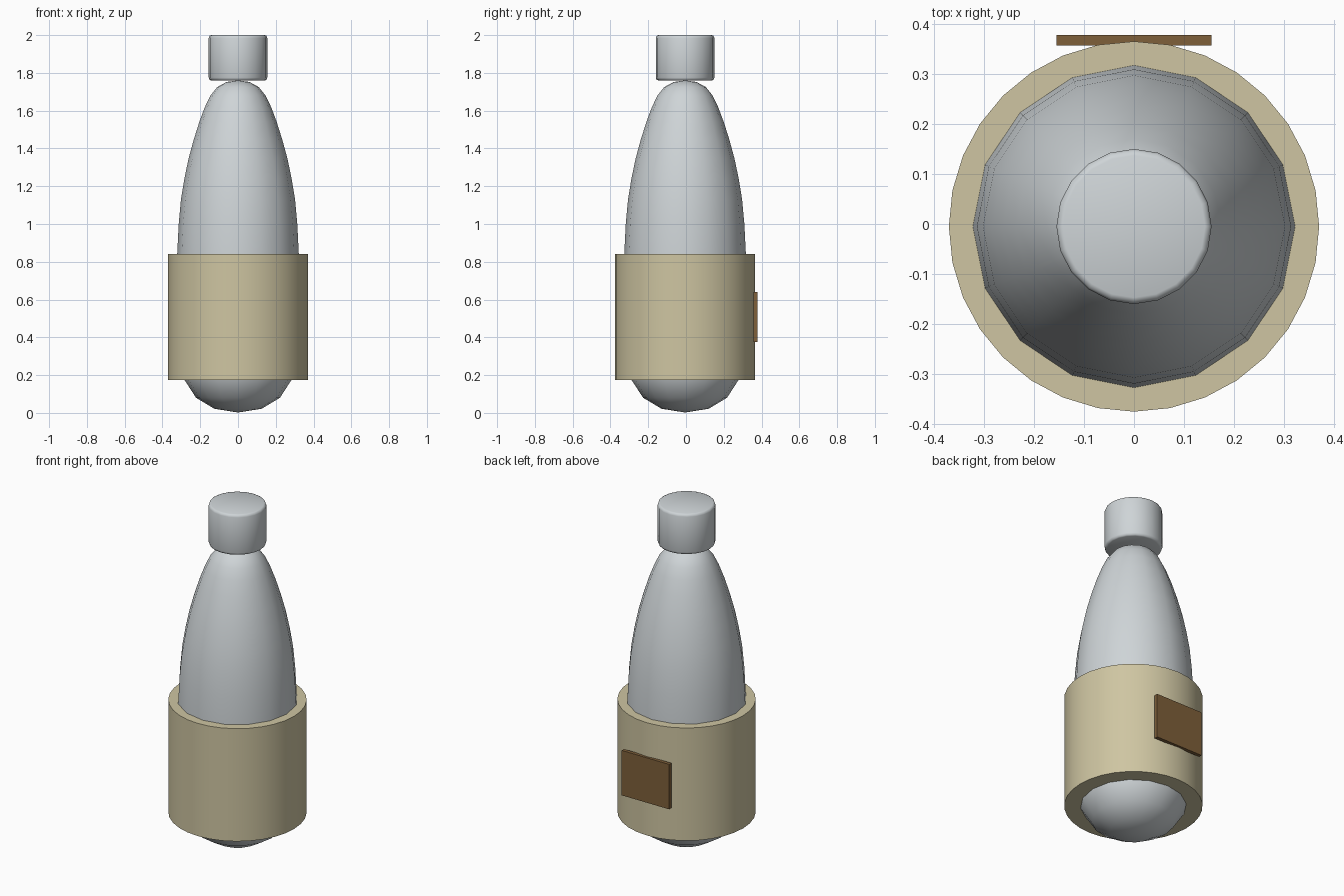
import bpy
import bmesh
import math

cube = bpy.data.objects.get("Cube")
if cube:
    bpy.data.objects.remove(cube)

AXIS_Y = -0.005


def material(name, rgb):
    mat = bpy.data.materials.new(name)
    mat.use_nodes = True
    color = (*rgb, 1.0)
    mat.diffuse_color = color
    bsdf = mat.node_tree.nodes["Principled BSDF"]
    bsdf.inputs["Base Color"].default_value = color
    bsdf.inputs["Roughness"].default_value = 0.5
    return mat


def finish(obj, name, mat, angle):
    obj.name = name
    obj.data.materials.append(mat)
    bpy.ops.object.select_all(action="DESELECT")
    obj.select_set(True)
    bpy.context.view_layer.objects.active = obj
    bpy.ops.object.shade_smooth_by_angle(angle=math.radians(angle))


def lathe(name, profile, sides, mat, angle=35):
    """Revolve (radius, height) points around the upright axis."""
    bm = bmesh.new()
    verts = [bm.verts.new((r, 0, z)) for r, z in profile]
    edges = [bm.edges.new(pair) for pair in zip(verts, verts[1:])]
    bmesh.ops.spin(bm, geom=verts + edges, cent=(0, 0, 0), axis=(0, 0, 1),
                   angle=math.tau, steps=sides)
    bmesh.ops.remove_doubles(bm, verts=bm.verts, dist=0.0005)
    bmesh.ops.recalc_face_normals(bm, faces=bm.faces)
    mesh = bpy.data.meshes.new(name)
    bm.to_mesh(mesh)
    bm.free()
    obj = bpy.data.objects.new(name, mesh)
    obj.location.y = AXIS_Y
    bpy.context.collection.objects.link(obj)
    finish(obj, name, mat, angle)
    return obj


steel = material("pale steel", (0.62, 0.66, 0.68))
sand = material("sand", (0.62, 0.56, 0.36))
brown = material("brown", (0.21, 0.115, 0.042))

# Tapered bottle body with a rounded base
lathe("body", [
    (0, 0.002), (0.125, 0.022), (0.222, 0.08), (0.285, 0.177), (0.312, 0.32),
    (0.322, 0.52), (0.322, 0.84), (0.314, 1.0), (0.302, 1.13), (0.284, 1.24),
    (0.262, 1.345), (0.235, 1.445), (0.205, 1.54), (0.175, 1.62),
    (0.146, 1.68), (0.11, 1.725), (0.06, 1.752), (0, 1.76),
], 16, steel, 60)

# Rounded cap
lathe("cap", [
    (0, 1.76), (0.142, 1.76), (0.151, 1.764), (0.155, 1.775),
    (0.155, 1.985), (0.151, 1.996), (0.142, 2.0), (0, 2.0),
], 20, steel, 60)

# Wide sleeve around the lower body
lathe("sleeve", [(0, 0.175), (0.37, 0.175), (0.37, 0.84), (0, 0.84)], 32, sand)

# Flat patch on the back of the sleeve
bpy.ops.mesh.primitive_cube_add(size=1, location=(0, 0.3675, 0.508))
patch = bpy.context.object
patch.scale = (0.31, 0.021, 0.265)
finish(patch, "back_patch", brown, 30)
